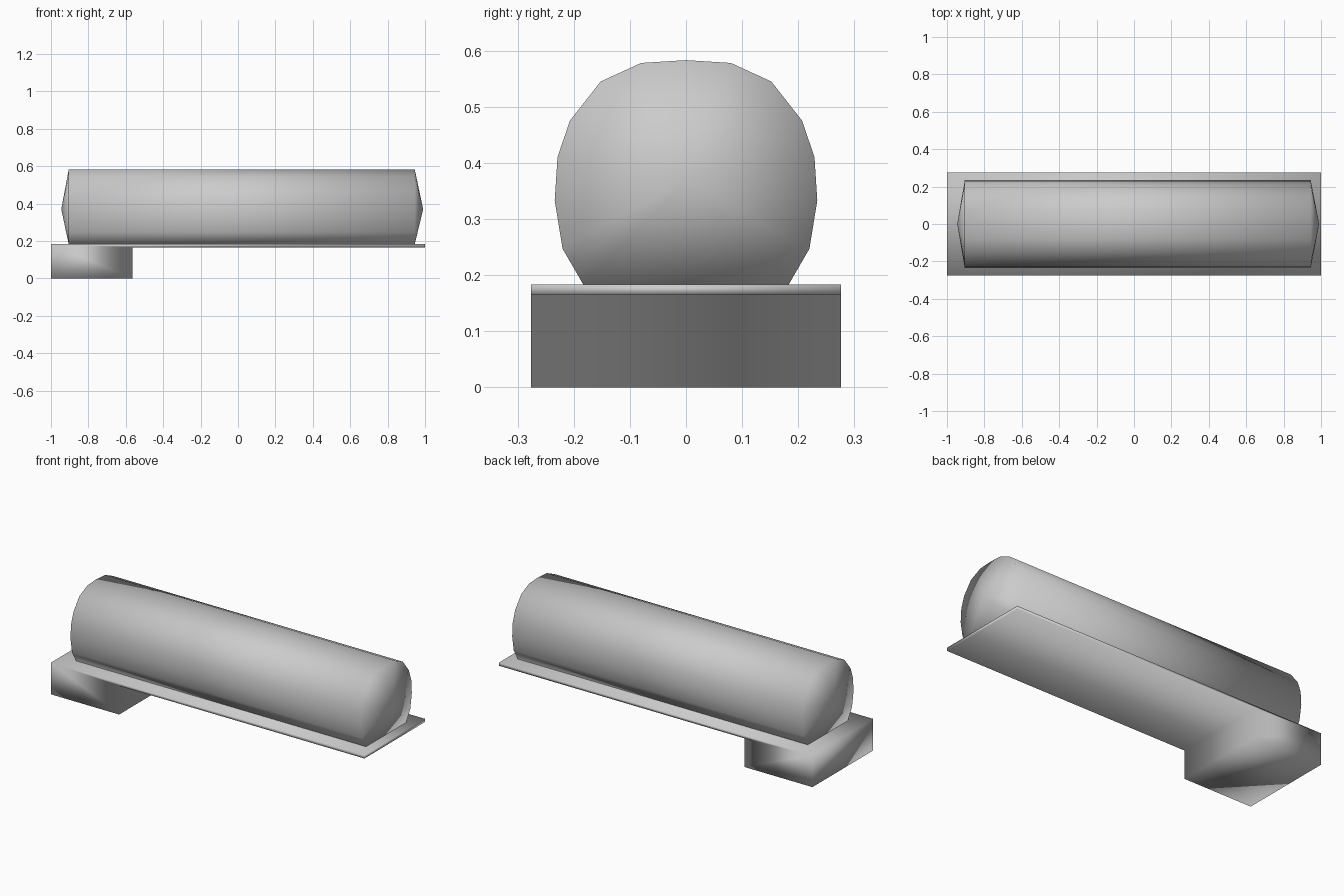
import bpy
import bmesh

if "Cube" in bpy.data.objects:
    bpy.data.objects.remove(bpy.data.objects["Cube"], do_unlink=True)

grey = bpy.data.materials.new("plain grey")
grey.use_nodes = True
grey.diffuse_color = (0.6, 0.6, 0.6, 1)
grey.node_tree.nodes["Principled BSDF"].inputs["Base Color"].default_value = (0.6, 0.6, 0.6, 1)


def finish(name, bm):
    """Turn a bmesh into a smooth shaded object."""
    bmesh.ops.recalc_face_normals(bm, faces=bm.faces)
    mesh = bpy.data.meshes.new(name)
    bm.to_mesh(mesh)
    bm.free()
    mesh.materials.append(grey)
    mesh.shade_smooth()
    obj = bpy.data.objects.new(name, mesh)
    bpy.context.collection.objects.link(obj)
    return obj


def bridge(bm, ring_a, ring_b):
    """Join two rings of vertices with quads."""
    n = len(ring_a)
    for i in range(n):
        j = (i + 1) % n
        bm.faces.new((ring_a[i], ring_a[j], ring_b[j], ring_b[i]))


# Tank: flat-bottomed round section with shallow pointed ends
half = [(0.183, 0.183), (0.22, 0.247), (0.234, 0.333), (0.229, 0.41),
        (0.207, 0.475), (0.152, 0.545), (0.08, 0.578)]
section = half + [(0, 0.583)] + [(-y, z) for y, z in reversed(half)]
bm = bmesh.new()
ends = []
for x, tip_x in ((-0.905, -0.945), (0.945, 0.99)):
    ring = [bm.verts.new((x, y, z)) for y, z in section]
    tip = bm.verts.new((tip_x, 0, 0.37))
    for i in range(len(ring)):
        bm.faces.new((ring[i - 1], ring[i], tip))
    ends.append(ring)
bridge(bm, *ends)
finish("tank", bm)

# Base: thin plate with a block foot under one end
outline = [(-1, 0), (-0.565, 0), (-0.565, 0.165), (1, 0.165), (1, 0.183), (-1, 0.183)]
bm = bmesh.new()
sides = [[bm.verts.new((x, y, z)) for x, z in outline] for y in (-0.276, 0.276)]
for side in sides:
    bm.faces.new(side)
bridge(bm, *sides)
finish("base_plate_and_foot", bm)
